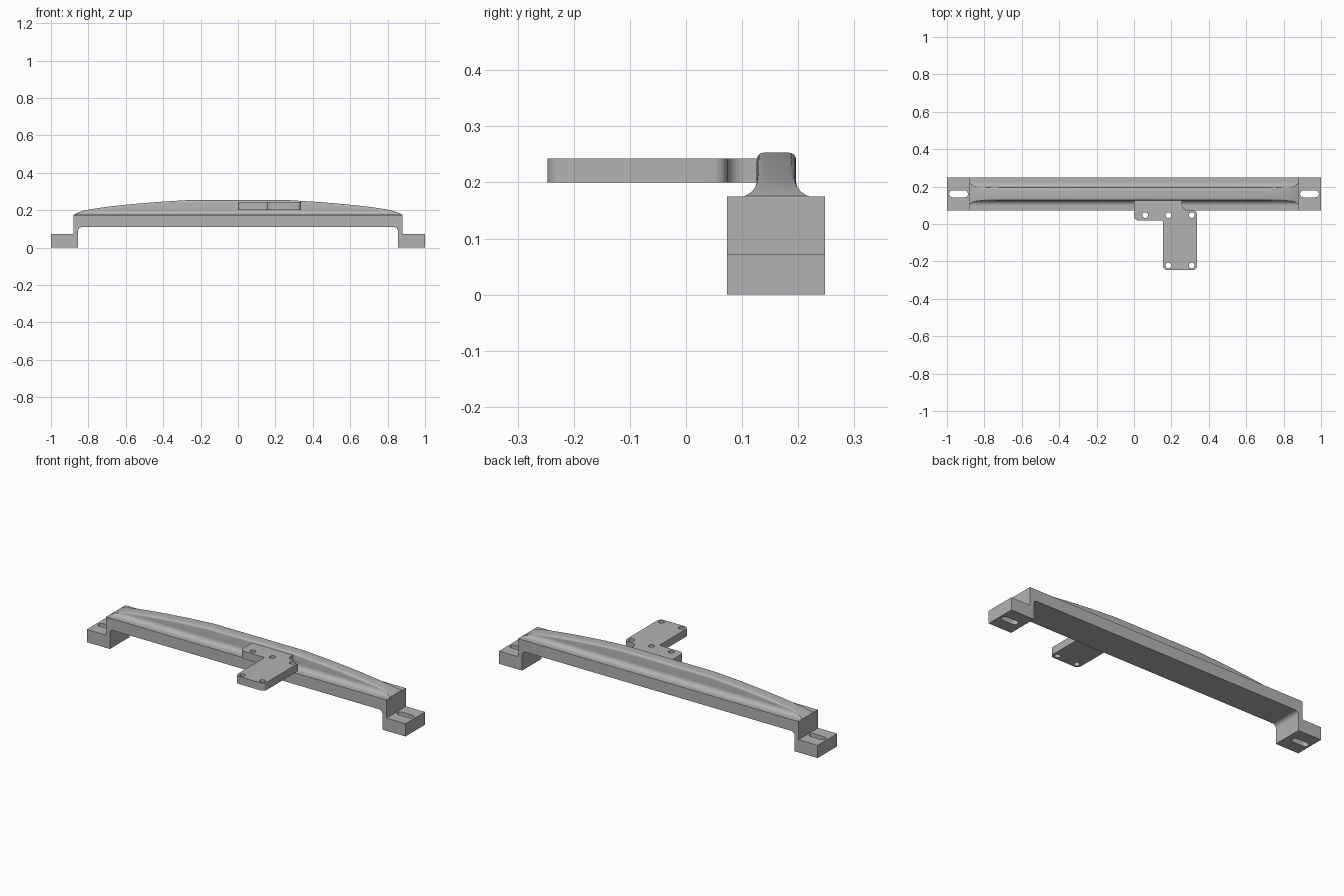
import bpy, bmesh, math
from mathutils import Vector, Matrix

if "Cube" in bpy.data.objects:
    bpy.data.objects.remove(bpy.data.objects["Cube"])

grey = bpy.data.materials.new("light grey")
grey.diffuse_color = (0.45, 0.45, 0.45, 1)
grey.use_nodes = True
grey.node_tree.nodes["Principled BSDF"].inputs["Base Color"].default_value = grey.diffuse_color


def rounded(corners, steps=8):
    """Outline from (x, y, radius) corners, each rounded by an arc."""
    out = []
    n = len(corners)
    for i, (x, y, r) in enumerate(corners):
        p = Vector((x, y))
        if r == 0:
            out.append(p)
            continue
        a = (Vector(corners[i - 1][:2]) - p).normalized()
        b = (Vector(corners[(i + 1) % n][:2]) - p).normalized()
        half = a.angle(b) / 2
        c = p + (a + b).normalized() * r / math.sin(half)
        s = p + a * r / math.tan(half) - c
        e = p + b * r / math.tan(half) - c
        turn = math.atan2(s.x * e.y - s.y * e.x, s.dot(e))
        for k in range(steps + 1):
            out.append(c + Matrix.Rotation(turn * k / steps, 2) @ s)
    return out


def circle(x, y, r, n=24):
    return [Vector((x + r * math.cos(2 * math.pi * k / n),
                    y + r * math.sin(2 * math.pi * k / n))) for k in range(n)]


def prism(name, outline, lo, hi, upright=False):
    """Extrude an outline along z, or an x-z outline along y when upright."""
    bm = bmesh.new()
    vs = [bm.verts.new((p.x, lo, p.y) if upright else (p.x, p.y, lo)) for p in outline]
    face = bm.faces.new(vs)
    new = bmesh.ops.extrude_face_region(bm, geom=[face])["geom"]
    shift = (0, hi - lo, 0) if upright else (0, 0, hi - lo)
    bmesh.ops.translate(bm, verts=[v for v in new if isinstance(v, bmesh.types.BMVert)], vec=shift)
    return finish(name, bm)


def finish(name, bm):
    bmesh.ops.recalc_face_normals(bm, faces=bm.faces)
    me = bpy.data.meshes.new(name)
    bm.to_mesh(me)
    bm.free()
    me.materials.append(grey)
    ob = bpy.data.objects.new(name, me)
    bpy.context.collection.objects.link(ob)
    return ob


def activate(ob):
    bpy.ops.object.select_all(action='DESELECT')
    ob.select_set(True)
    bpy.context.view_layer.objects.active = ob


def cut(ob, cutters):
    for c in cutters:
        c.hide_render = True
        activate(ob)
        m = ob.modifiers.new("cut", 'BOOLEAN')
        m.operation, m.solver, m.object = 'DIFFERENCE', 'EXACT', c
        bpy.ops.object.modifier_apply(modifier=m.name)
        bpy.data.objects.remove(c)


def smooth(ob):
    activate(ob)
    bpy.ops.object.shade_smooth_by_angle(angle=math.radians(30))


# Bridge bar with stepped feet
right = [(0.855, 0.11, 0.022), (0.855, 0, 0), (1, 0, 0), (1, 0.072, 0), (0.88, 0.072, 0), (0.88, 0.175, 0)]
left = [(-x, z, r) for x, z, r in reversed(right)]
bar = prism("bridge_bar", rounded(right + left), 0.073, 0.248, upright=True)

# Mounting slots in the feet
slots = []
for s in (-1, 1):
    x0, x1 = s * 0.938 - 0.05, s * 0.938 + 0.05
    slots.append(prism("slot_cutter", rounded([(x0, 0.143, 0.0175), (x1, 0.143, 0.0175),
                                               (x1, 0.179, 0.0175), (x0, 0.179, 0.0175)]), -0.1, 0.1))
cut(bar, slots)
smooth(bar)

# Curved stiffening rib: filleted base, rounded top, height falling to the ends
R, HALF, YC, Z0 = 0.027, 0.035, 0.161, 0.175
heights = [(0.28, 0.078), (0.44, 0.068), (0.58, 0.056), (0.7, 0.043), (0.79, 0.030),
           (0.83, 0.021), (0.86, 0.010), (0.878, 0.001)]


def half_width(z):
    return HALF + (R - math.sqrt(max(0, R * R - (R - z) ** 2)) if z < R else 0)


def section(h):
    rt = min(0.012, h * 0.3)
    side = []
    for k in range(9):
        z = min(R * (1 - math.cos(math.pi / 2 * k / 8)), (h - rt) * (k + 1) / 9 if h - rt < R else R)
        side.append((half_width(z), z))
    w = half_width(h - rt)
    for k in range(6):
        a = math.pi / 2 * k / 5
        side.append((w - rt * (1 - math.cos(a)), h - rt + rt * math.sin(a)))
    side[0] = (half_width(0), 0)
    side.insert(0, (half_width(0), -0.005))
    return side + [(-y, z) for y, z in reversed(side)]


bm = bmesh.new()
stations = [(-x, h) for x, h in reversed(heights)] + heights
rings = [[bm.verts.new((x, YC + y, Z0 + z)) for y, z in section(h)] for x, h in stations]
n = len(rings[0])
for a, b in zip(rings, rings[1:]):
    for k in range(n):
        bm.faces.new((a[k], a[(k + 1) % n], b[(k + 1) % n], b[k]))
bm.faces.new(rings[0])
bm.faces.new(rings[-1])
smooth(finish("stiffening_rib", bm))

# Side bracket plate with screw holes
plate = prism("bracket_plate", rounded([
    (0, 0.14, 0), (0, 0.018, 0.025), (0.155, 0.018, 0.01), (0.155, -0.247, 0.025),
    (0.337, -0.247, 0.025), (0.337, 0.074, 0.025), (0.257, 0.074, 0.03), (0.257, 0.14, 0)]), 0.2, 0.243)
cut(plate, [prism("hole_cutter", circle(x, y, 0.0155), 0.1, 0.35) for x, y in
            [(0.06, 0.047), (0.184, 0.047), (0.309, 0.047), (0.184, -0.222), (0.309, -0.222)]])
smooth(plate)
